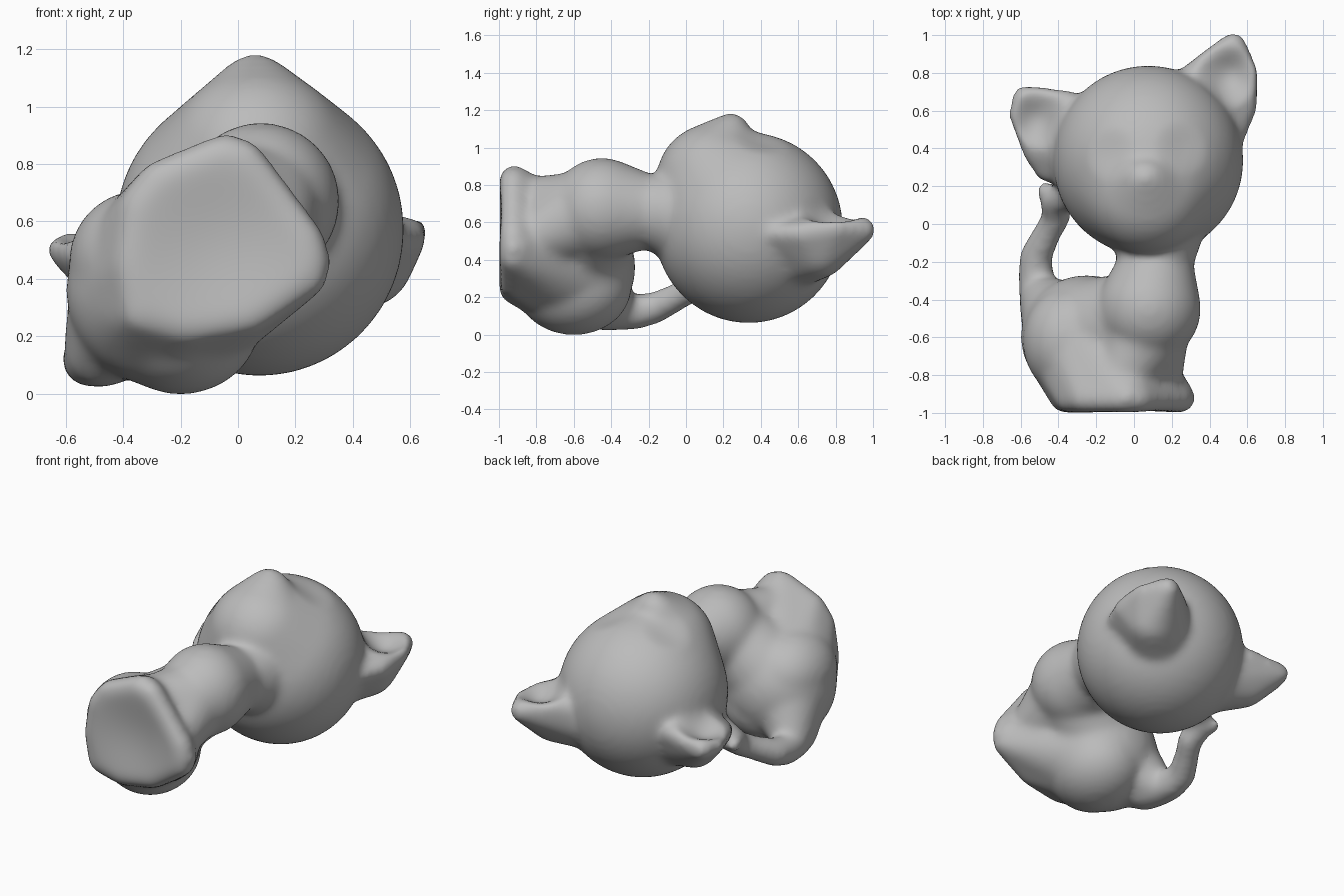
import bpy, bmesh
from mathutils import Vector

if "Cube" in bpy.data.objects:
    bpy.data.objects.remove(bpy.data.objects["Cube"], do_unlink=True)

# One grey clay material
clay = bpy.data.materials.new("grey clay")
clay.use_nodes = True
grey = (0.5, 0.5, 0.5, 1)
clay.diffuse_color = grey
clay.node_tree.nodes["Principled BSDF"].inputs["Base Color"].default_value = grey

# Unit sphere template
ball = bmesh.new()
bmesh.ops.create_icosphere(ball, subdivisions=4, radius=1)
UNIT = [v.co.copy() for v in ball.verts]
ball.free()
sculpt = bmesh.new()


def hull(*balls):
    """Add the rounded convex shape around balls (x, y, z, r) or (x, y, z, rx, ry, rz)."""
    bm = bmesh.new()
    for b in balls:
        c = Vector(b[:3])
        r = b[3:] if len(b) == 6 else (b[3],) * 3
        for u in UNIT:
            bm.verts.new(c + Vector((u.x * r[0], u.y * r[1], u.z * r[2])))
    bmesh.ops.convex_hull(bm, input=bm.verts[:])
    bmesh.ops.delete(bm, geom=[v for v in bm.verts if not v.link_faces], context='VERTS')
    bmesh.ops.recalc_face_normals(bm, faces=bm.faces[:])
    tmp = bpy.data.meshes.new("tmp")
    bm.to_mesh(tmp)
    bm.free()
    sculpt.from_mesh(tmp)
    bpy.data.meshes.remove(tmp)


def chain(*balls):
    """Add a limb running through the balls."""
    for a, b in zip(balls, balls[1:]):
        hull(a, b)


# Head flowing into the muzzle, which rises to the nose
muzzle = (0.07, 0.15, 0.82, 0.32, 0.31, 0.31)
hull((0.075, 0.335, 0.57, 0.505, 0.505, 0.51), muzzle)
hull(muzzle, (0.06, 0.24, 1.06, 0.13, 0.11, 0.125))

# Ears, each a rim on a rounded back growing out of a broad root
hull((0.525, 0.945, 0.56, 0.07), (0.60, 0.80, 0.57, 0.06), (0.59, 0.62, 0.54, 0.065),
     (0.54, 0.46, 0.54, 0.05), (0.36, 0.83, 0.58, 0.06), (0.30, 0.58, 0.47, 0.22),
     (0.45, 0.71, 0.46, 0.16))
hull((-0.58, 0.67, 0.50, 0.065), (-0.605, 0.58, 0.50, 0.06), (-0.53, 0.38, 0.48, 0.06),
     (-0.47, 0.27, 0.45, 0.05), (-0.36, 0.65, 0.53, 0.06), (-0.20, 0.42, 0.44, 0.22),
     (-0.43, 0.52, 0.43, 0.14))

# Neck and chest
chain((0.08, -0.45, 0.67, 0.275), (0.12, -0.20, 0.66, 0.19), (0.12, -0.05, 0.64, 0.24))

# Front legs and paws
hull((0.05, -0.58, 0.63, 0.24), (0.12, -0.85, 0.50, 0.13), (-0.08, -0.85, 0.72, 0.12))
hull((0.23, -0.91, 0.46, 0.09), (0.08, -0.80, 0.52, 0.14))
hull((-0.03, -0.915, 0.82, 0.085), (-0.05, -0.80, 0.68, 0.13))

# Back, haunches and the slope up to the chest
body = (-0.25, -0.60, 0.36, 0.35, 0.33, 0.34)
hull((-0.20, -0.60, 0.256, 0.28, 0.31, 0.26))
hull((-0.34, -0.62, 0.46, 0.25, 0.29, 0.25))
hull((-0.25, -0.58, 0.40, 0.29), (0.04, -0.50, 0.62, 0.245))

# Body tapering to the flat seat
seat = [(0.25, 0.46), (0.23, 0.53), (0.02, 0.81), (-0.05, 0.83), (-0.27, 0.74), (-0.34, 0.65),
        (-0.37, 0.45), (-0.34, 0.28), (-0.18, 0.24), (0.04, 0.28), (0.24, 0.41)]
hull(body, *[(x, -0.924, z, 0.075) for x, z in seat])

# Tail curling up to the head, with a small free tip
hull((-0.51, -0.36, 0.12, 0.10), (-0.47, -0.46, 0.15, 0.13), (-0.33, -0.58, 0.36, 0.26))
chain((-0.51, -0.36, 0.12, 0.10), (-0.52, -0.27, 0.12, 0.095), (-0.52, -0.17, 0.14, 0.085),
      (-0.46, -0.05, 0.20, 0.075), (-0.41, 0.04, 0.25, 0.075), (-0.42, 0.12, 0.31, 0.08),
      (-0.34, 0.16, 0.38, 0.09))
hull((-0.42, 0.12, 0.31, 0.07), (-0.475, 0.18, 0.31, 0.045))

# Fuse all parts into one smooth skin
raw = bpy.data.meshes.new("raw")
sculpt.to_mesh(raw)
sculpt.free()
cat = bpy.data.objects.new("cat_figure", raw)
bpy.context.collection.objects.link(cat)
remesh = cat.modifiers.new("fuse", 'REMESH')
remesh.mode = 'VOXEL'
remesh.voxel_size = 0.02
smooth = cat.modifiers.new("soften", 'SMOOTH')
smooth.factor = 0.5
smooth.iterations = 18
bpy.context.view_layer.update()
skin = bpy.data.meshes.new_from_object(cat.evaluated_get(bpy.context.evaluated_depsgraph_get()))
cat.modifiers.clear()
cat.data = skin
bpy.data.meshes.remove(raw)

bm = bmesh.new()
bm.from_mesh(skin)
bm.normal_update()


def dent(center, radius, push):
    """Press a soft hollow into the skin that faces the push."""
    c, p = Vector(center), Vector(push)
    for v in bm.verts:
        d = (v.co - c).length / radius
        if d < 1 and v.normal.dot(p.normalized()) < -0.3:
            v.co += p * (1 - d * d) ** 2


# Ear hollows, eye sockets and the hollow under the seat
dent((0.49, 0.78, 0.63), 0.18, (0, 0, -0.08))
dent((-0.50, 0.55, 0.57), 0.17, (0, 0, -0.07))
dent((-0.12, 0.37, 1.02), 0.16, (0, 0, -0.02))
dent((0.25, 0.40, 1.02), 0.16, (0, 0, -0.02))
dent((-0.06, -1.0, 0.52), 0.33, (0, 0.03, 0))

for f in bm.faces:
    f.smooth = True
bm.to_mesh(skin)
bm.free()
skin.materials.clear()
skin.materials.append(clay)
